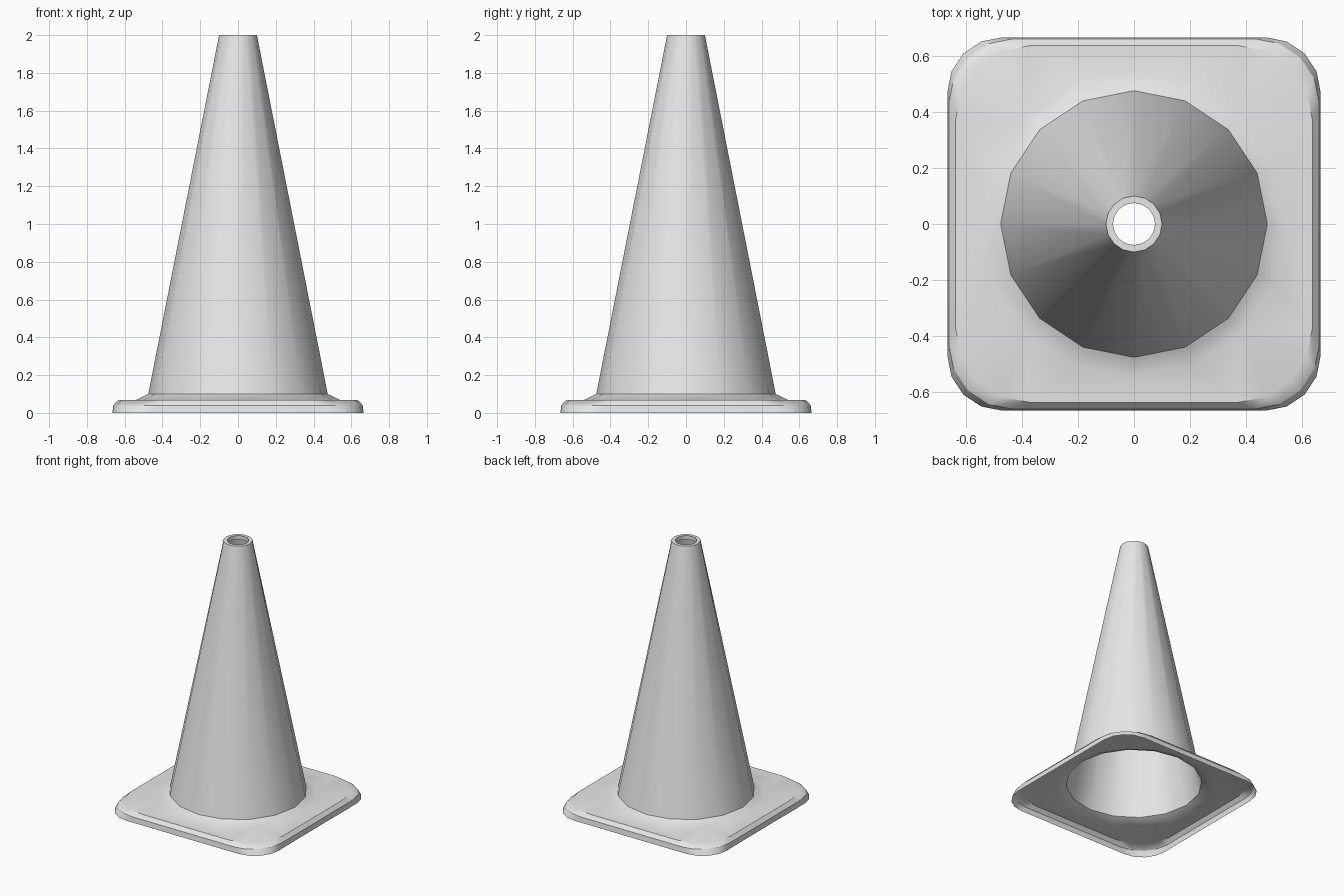
import bpy, bmesh
from math import cos, sin, pi, radians

cube = bpy.data.objects.get("Cube")
if cube:
    bpy.data.objects.remove(cube)

SIDES = 16
grey = bpy.data.materials.new("light_grey")
grey.use_nodes = True
grey.diffuse_color = (0.8, 0.8, 0.8, 1)
grey.node_tree.nodes["Principled BSDF"].inputs["Base Color"].default_value = (0.8, 0.8, 0.8, 1)


def circle(bm, radius, z):
    """Ring of vertices, counter-clockwise from +x."""
    return [bm.verts.new((radius * cos(2 * pi * i / SIDES), radius * sin(2 * pi * i / SIDES), z))
            for i in range(SIDES)]


def rounded_square(bm, half, straight, z, steps=4):
    """Square ring whose corners are arcs centred at +-straight."""
    ring = []
    for quarter in range(4):
        mid = pi / 4 + quarter * pi / 2
        cx, cy = straight * 2 ** 0.5 * cos(mid), straight * 2 ** 0.5 * sin(mid)
        for i in range(steps + 1):
            a = quarter * pi / 2 + i * pi / 2 / steps
            ring.append(bm.verts.new((cx + (half - straight) * cos(a),
                                      cy + (half - straight) * sin(a), z)))
    return ring


def skin(bm, rings):
    """Join consecutive rings with quads."""
    for a, b in zip(rings, rings[1:]):
        n = len(a)
        for i in range(n):
            j = (i + 1) % n
            bm.faces.new((a[i], a[j], b[j], b[i]))


def ring_edges(bm, ring):
    return [bm.edges.get((v, ring[(i + 1) % len(ring)])) for i, v in enumerate(ring)]


def finish(bm, name):
    mesh = bpy.data.meshes.new(name)
    bm.to_mesh(mesh)
    bm.free()
    mesh.materials.append(grey)
    obj = bpy.data.objects.new(name, mesh)
    bpy.context.collection.objects.link(obj)
    bpy.ops.object.select_all(action="DESELECT")
    obj.select_set(True)
    bpy.context.view_layer.objects.active = obj
    bpy.ops.object.shade_smooth_by_angle(angle=radians(30))
    weighted = obj.modifiers.new("weighted_normals", "WEIGHTED_NORMAL")
    weighted.keep_sharp = True
    return obj


# Base plate: hollow rounded skirt, flat top and sloped collar
bm = bmesh.new()
skirt = [rounded_square(bm, 0.665, 0.47, 0),
         rounded_square(bm, 0.66, 0.43, 0.04),
         rounded_square(bm, 0.636, 0.37, 0.067)]
collar = [circle(bm, 0.543, 0.067), circle(bm, 0.475, 0.1)]
skin(bm, skirt)
skin(bm, collar)
bmesh.ops.triangle_fill(bm, use_beauty=True, normal=(0, 0, 1),
                        edges=ring_edges(bm, skirt[-1]) + ring_edges(bm, collar[0]))
finish(bm, "base_plate")

# Cone: open tapered shell with a narrow lip folded into the top
bm = bmesh.new()
skin(bm, [circle(bm, r, z) for r, z in
          ((0.475, 0.1), (0.1, 2), (0.075, 2), (0.075, 1.97))])
finish(bm, "cone_body")
